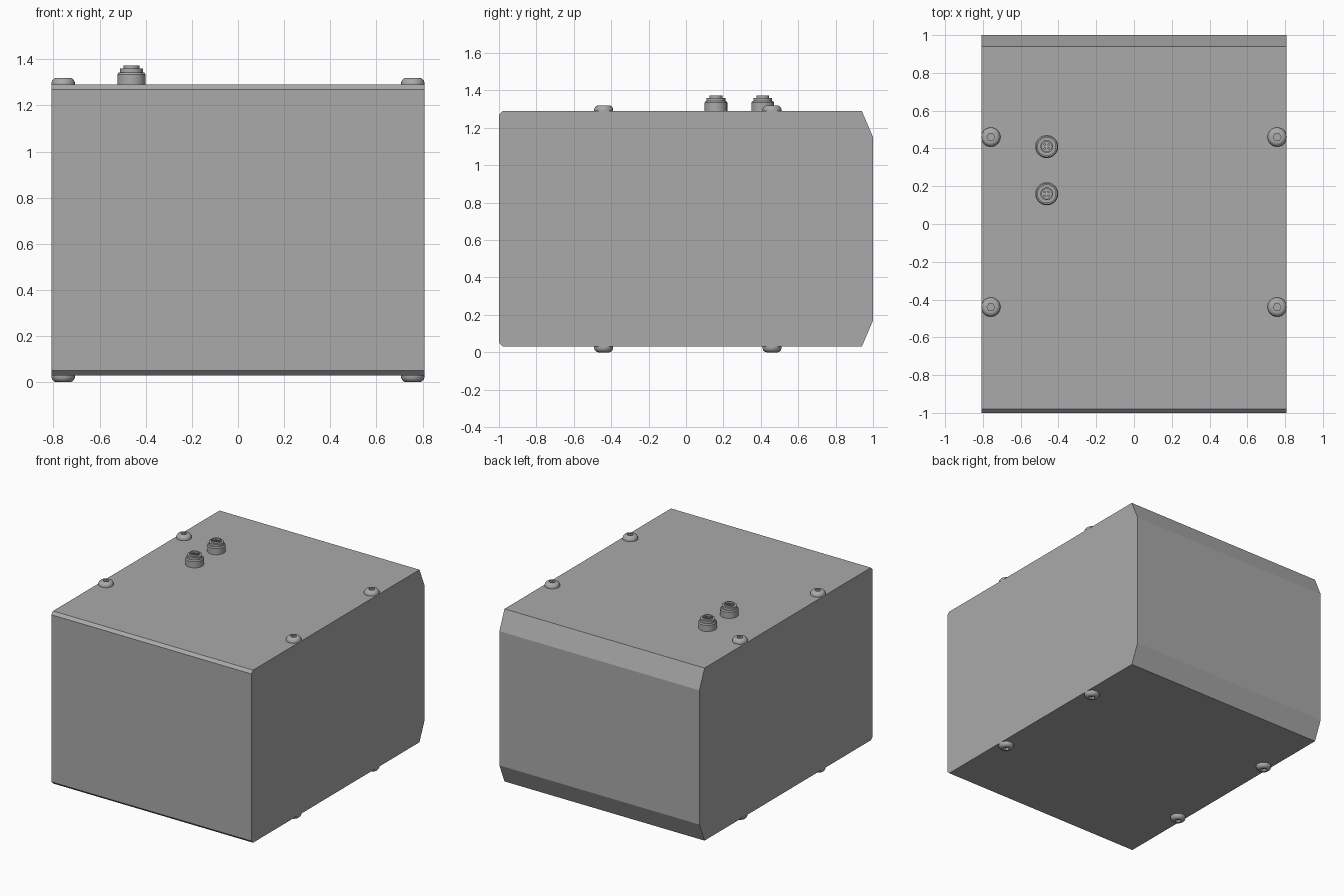
import bpy
import bmesh
from math import cos, sin, pi, radians

if "Cube" in bpy.data.objects:
    bpy.data.objects.remove(bpy.data.objects["Cube"], do_unlink=True)

grey = bpy.data.materials.new("plain grey")
grey.use_nodes = True
colour = (0.4, 0.4, 0.4, 1)
grey.diffuse_color = colour
grey.node_tree.nodes["Principled BSDF"].inputs["Base Color"].default_value = colour

BOTTOM, TOP, HALF_WIDTH = 0.03, 1.29, 0.808
SEGMENTS = 24


def finish(name, bm, smooth=False):
    bmesh.ops.recalc_face_normals(bm, faces=bm.faces)
    mesh = bpy.data.meshes.new(name)
    bm.to_mesh(mesh)
    bm.free()
    mesh.materials.append(grey)
    obj = bpy.data.objects.new(name, mesh)
    bpy.context.collection.objects.link(obj)
    if smooth:
        bpy.ops.object.select_all(action="DESELECT")
        obj.select_set(True)
        bpy.context.view_layer.objects.active = obj
        bpy.ops.object.shade_smooth_by_angle(angle=radians(35))
    return obj


def hex_radius(apothem, angle):
    return apothem / cos((angle % (pi / 3)) - pi / 6)


def lathe(name, profile, place, flip=1):
    """Spin (radius, height, is_hex) points about a vertical axis and cap the ends."""
    bm = bmesh.new()
    x, y, z = place
    rings = []
    for radius, height, is_hex in profile:
        ring = []
        for i in range(SEGMENTS):
            a = 2 * pi * i / SEGMENTS
            r = hex_radius(radius, a) if is_hex else radius
            ring.append(bm.verts.new((x + r * cos(a), y + r * sin(a), z + flip * height)))
        rings.append(ring)
    for low, high in zip(rings, rings[1:]):
        for i in range(SEGMENTS):
            j = (i + 1) % SEGMENTS
            bm.faces.new((low[i], low[j], high[j], high[i]))
    bm.faces.new(rings[0])
    bm.faces.new(rings[-1])
    return finish(name, bm, smooth=True)


# Housing: side profile extruded across the width
side = [(-0.98, BOTTOM), (0.94, BOTTOM), (1, 0.17), (1, 1.15),
        (0.94, TOP), (-0.98, TOP), (-1, TOP - 0.02), (-1, BOTTOM + 0.02)]
bm = bmesh.new()
face = bm.faces.new([bm.verts.new((-HALF_WIDTH, y, z)) for y, z in side])
extruded = bmesh.ops.extrude_face_region(bm, geom=[face])
moved = [v for v in extruded["geom"] if isinstance(v, bmesh.types.BMVert)]
bmesh.ops.translate(bm, verts=moved, vec=(2 * HALF_WIDTH, 0, 0))
finish("housing", bm)

# Button-head screws with hex sockets, above and below
screw = [(0.051, 0, False), (0.051, 0.009, False), (0.047, 0.019, False),
         (0.039, 0.027, False), (0.03, 0.03, False),
         (0.018, 0.03, True), (0.018, 0.012, True)]
for level, z, flip in (("top", TOP, 1), ("bottom", BOTTOM, -1)):
    for end, y in (("front", -0.44), ("back", 0.46)):
        for hand, x in (("right", -0.758), ("left", 0.758)):
            lathe(f"{level}_{end}_{hand}_screw", screw, (x, y, z), flip)

# Round four-pin connectors: stepped collar around a recessed socket
collar = [(0.061, 0, False), (0.061, 0.045, False), (0.055, 0.053, False),
          (0.05, 0.053, False), (0.05, 0.071, False), (0.034, 0.071, False),
          (0.034, 0.083, False), (0.027, 0.083, False), (0.027, 0.06, False)]
pin = [(0.006, 0, False), (0.006, 0.016, False)]
for end, y in (("front", 0.16), ("back", 0.41)):
    lathe(f"{end}_connector", collar, (-0.462, y, TOP))
    for n in range(4):
        a = pi / 4 + n * pi / 2
        place = (-0.462 + 0.015 * cos(a), y + 0.015 * sin(a), TOP + 0.06)
        lathe(f"{end}_connector_pin_{n + 1}", pin, place)
